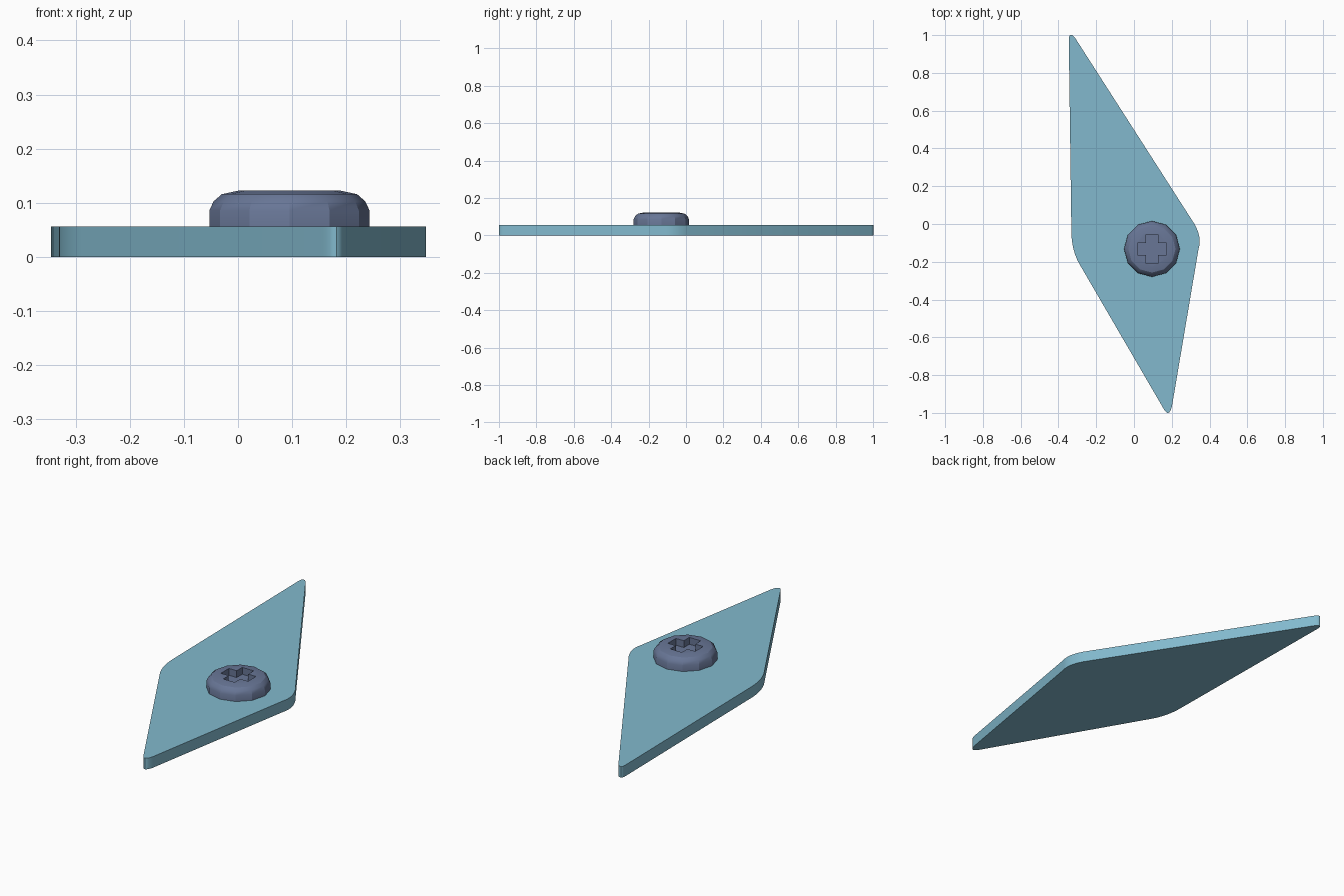
import bpy, bmesh, math
from mathutils import Vector

default = bpy.data.objects.get("Cube")
if default:
    bpy.data.objects.remove(default, do_unlink=True)


def material(name, rgb):
    m = bpy.data.materials.new(name)
    m.use_nodes = True
    m.diffuse_color = (*rgb, 1)
    m.node_tree.nodes["Principled BSDF"].inputs["Base Color"].default_value = (*rgb, 1)
    return m


def finish(name, bm, mat):
    bmesh.ops.recalc_face_normals(bm, faces=bm.faces)
    mesh = bpy.data.meshes.new(name)
    bm.to_mesh(mesh)
    bm.free()
    mesh.materials.append(mat)
    ob = bpy.data.objects.new(name, mesh)
    bpy.context.collection.objects.link(ob)
    return ob


def prism(name, outline, z0, z1, mat):
    bm = bmesh.new()
    face = bm.faces.new([bm.verts.new((x, y, z0)) for x, y in outline])
    top = bmesh.ops.extrude_face_region(bm, geom=[face])["geom"]
    bmesh.ops.translate(bm, vec=(0, 0, z1 - z0),
                        verts=[v for v in top if isinstance(v, bmesh.types.BMVert)])
    return finish(name, bm, mat)


def select_only(ob):
    bpy.ops.object.select_all(action="DESELECT")
    ob.select_set(True)
    bpy.context.view_layer.objects.active = ob


blue = material("light blue", (0.223, 0.485, 0.611))
slate = material("slate blue", (0.138, 0.181, 0.305))

# Plate: a skewed diamond; each corner is curve start, control point, curve end
corners = [((0.155, -0.975), (0.185, -1.03), (0.201, -0.965)),
           ((0.342, -0.13), (0.36, -0.07), (0.32, 0.0)),
           ((-0.315, 0.99), (-0.345, 1.02), (-0.345, 0.975)),
           ((-0.331, -0.05), (-0.329, -0.14), (-0.29, -0.21))]
outline = []
for corner in corners:
    a, b, c = map(Vector, corner)
    for i in range(9):
        t = i / 8
        outline.append(a * (1 - t) ** 2 + b * 2 * t * (1 - t) + c * t * t)
plate = prism("plate", outline, 0, 0.056, blue)
select_only(plate)
bpy.ops.object.shade_smooth_by_angle(angle=math.radians(30))

# Screw head: twelve-sided, with a rounded rim
cx, cy, sides = 0.095, -0.132, 12
profile = [(0.148, 0.05), (0.148, 0.086), (0.14, 0.103), (0.125, 0.116), (0.095, 0.1225)]
bm = bmesh.new()
rings = []
for r, z in profile:
    angles = [math.tau * i / sides for i in range(sides)]
    rings.append([bm.verts.new((cx + r * math.cos(a), cy + r * math.sin(a), z)) for a in angles])
for low, high in zip(rings, rings[1:]):
    for i in range(sides):
        j = (i + 1) % sides
        bm.faces.new((low[i], low[j], high[j], high[i]))
bm.faces.new(rings[0])
bm.faces.new(rings[-1])
head = finish("screw_head", bm, slate)

# Cross-shaped driver recess
arm, half = 0.076, 0.032
cross = []
for x, y in [(arm, -half), (arm, half), (half, half)]:
    cross.append(Vector((x, y)))
quarter = [(p.x, p.y) for p in cross]
cross = []
for _ in range(4):
    cross += [(cx + x, cy + y) for x, y in quarter]
    quarter = [(-y, x) for x, y in quarter]
cutter = prism("recess_cutter", cross, 0.088, 0.15, slate)
cutter.hide_render = True
cut = head.modifiers.new("recess", "BOOLEAN")
cut.operation = "DIFFERENCE"
cut.solver = "EXACT"
cut.object = cutter
select_only(head)
bpy.ops.object.modifier_apply(modifier=cut.name)
bpy.data.objects.remove(cutter, do_unlink=True)
bpy.ops.object.shade_smooth_by_angle(angle=math.radians(25))
